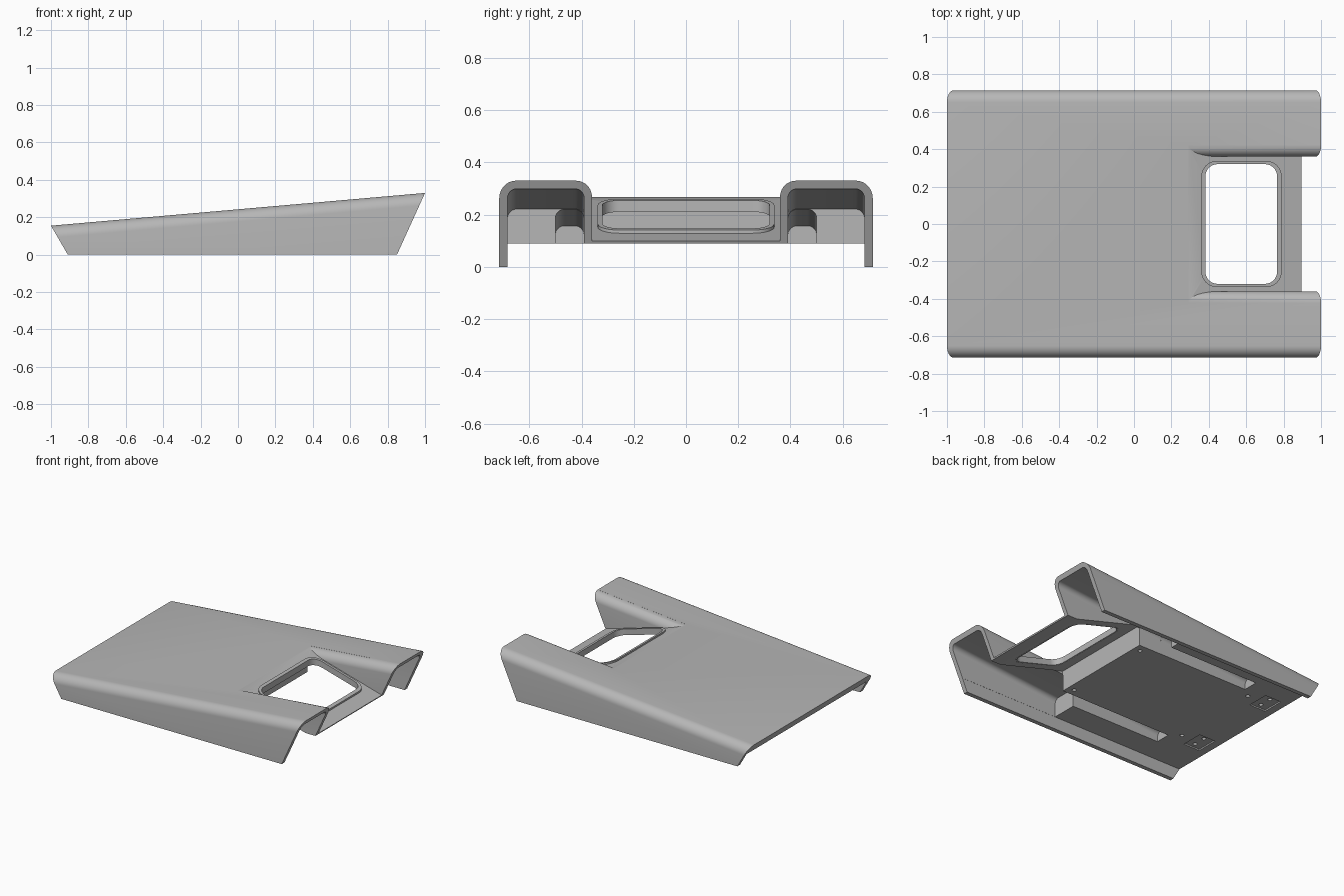
import bpy, bmesh
from math import sin, cos, pi
from mathutils import Vector

if "Cube" in bpy.data.objects:
    bpy.data.objects.remove(bpy.data.objects["Cube"])

SLOPE, TOP = 0.0875, 0.2425          # deck rises towards +x
FLOOR_SLOPE = -0.279                 # recessed floor falls towards +x
WALL, UNDER = 0.03, 0.09             # shell thickness, underside height

grey = bpy.data.materials.new("plain grey")
grey.use_nodes = True
grey.diffuse_color = (0.47, 0.47, 0.47, 1)
grey.node_tree.nodes["Principled BSDF"].inputs["Base Color"].default_value = (0.47, 0.47, 0.47, 1)


def floor_z(x):
    return 0.268 + FLOOR_SLOPE * (x - 0.29)


def arc(cy, cz, r, a0, a1, n=10):
    return [(cy + r * cos(a0 + (a1 - a0) * i / n), cz + r * sin(a0 + (a1 - a0) * i / n))
            for i in range(n + 1)]


def arch(y0, y1, top, r, bottom=-0.4):
    """Section with two rounded top corners."""
    return ([(y0, bottom)] + arc(y0 + r, top - r, r, pi, pi / 2)
            + arc(y1 - r, top - r, r, pi / 2, 0) + [(y1, bottom)])


def finish(name, bm):
    bmesh.ops.recalc_face_normals(bm, faces=bm.faces)
    mesh = bpy.data.meshes.new(name)
    bm.to_mesh(mesh)
    bm.free()
    mesh.materials.append(grey)
    obj = bpy.data.objects.new(name, mesh)
    bpy.context.collection.objects.link(obj)
    return obj


def prism(name, ring_a, ring_b, trims=()):
    """Solid between two matching rings, trimmed on the outer side of planes."""
    bm = bmesh.new()
    a = [bm.verts.new(p) for p in ring_a]
    b = [bm.verts.new(p) for p in ring_b]
    bm.faces.new(a)
    bm.faces.new(b[::-1])
    for i in range(len(a)):
        j = (i + 1) % len(a)
        bm.faces.new((a[j], a[i], b[i], b[j]))
    for point, normal in trims:
        geom = bm.verts[:] + bm.edges[:] + bm.faces[:]
        cut = bmesh.ops.bisect_plane(bm, geom=geom, plane_co=Vector(point),
                                     plane_no=Vector(normal).normalized(), clear_outer=True)
        edges = [e for e in cut["geom_cut"] if isinstance(e, bmesh.types.BMEdge)]
        bmesh.ops.contextual_create(bm, geom=edges)
    return finish(name, bm)


def sweep(name, section, x0, x1, trims=()):
    """Sweep a y-z section parallel to the deck."""
    rings = [[(x, y, z + SLOPE * x) for y, z in section] for x in (x0, x1)]
    return prism(name, *rings, trims)


def box(name, x0, x1, y0, y1, z0, z1):
    ring = [(x0, y0), (x1, y0), (x1, y1), (x0, y1)]
    return prism(name, [(x, y, z0) for x, y in ring], [(x, y, z1) for x, y in ring])


def drill(name, x, y, r, depth):
    ring = arc(x, y, r, 0, 2 * pi, 16)[:-1]
    return prism(name, [(u, v, 0.03) for u, v in ring],
                 [(u, v, UNDER + depth) for u, v in ring])


def carve(target, cutter):
    mod = target.modifiers.new("cut", "BOOLEAN")
    mod.operation, mod.solver, mod.object = "DIFFERENCE", "EXACT", cutter
    cutter.hide_render = True
    bpy.context.view_layer.objects.active = target
    bpy.ops.object.modifier_apply(modifier=mod.name)
    bpy.data.objects.remove(cutter)


def smooth(obj):
    bpy.ops.object.select_all(action="DESELECT")
    obj.select_set(True)
    bpy.context.view_layer.objects.active = obj
    bpy.ops.object.shade_smooth_by_angle(angle=0.5)


# Outer body with slanted ends
stand = sweep("stand_body", arch(-0.715, 0.715, TOP, 0.065), -1.3, 1.3, [
    ((0, 0, 0), (0, 0, -1)),
    ((0.85, 0, 0), (0.33, 0, -0.15)),
    ((-0.91, 0, 0), (-0.155, 0, -0.09))])

# Hollow underside
carve(stand, box("underside_cutter", -1.2, 1.2, -0.684, 0.684, -0.2, UNDER))

# Recess between the arms, with flared upper edges and a sloping floor
r = 0.06
half = [(0.36, -0.5)] + arc(0.36 + r, TOP - 0.0005 - r, r, pi, pi / 2) + [(0.36 + r, 0.6)]
channel = half + [(-y, z) for y, z in reversed(half)]
carve(stand, sweep("channel_cutter", channel, 0.0, 1.3,
                   [((0.29, 0, floor_z(0.29)), (FLOOR_SLOPE, 0, -1))]))

# Space under the recessed floor
profile = [(0.28, -0.2), (0.28, floor_z(0.28) - 0.032), (1.2, floor_z(1.2) - 0.032), (1.2, -0.2)]
carve(stand, prism("floor_cutter", [(x, -0.393, z) for x, z in profile],
                   [(x, 0.393, z) for x, z in profile]))

for side in (-1, 1):
    # Hollow arm and the long groove behind it
    for name, y0, y1, top, x0, x1 in (("arm_cutter", 0.39, 0.683, TOP - WALL, 0.1, 1.3),
                                      ("groove_cutter", 0.391, 0.5, TOP - WALL - 0.001, -0.62, 0.2)):
        section = arch(y0, y1, top, 0.035)
        carve(stand, sweep(name, [(side * y, z) for y, z in section], x0, x1))
    # Shallow hinge pockets and screw holes
    y = side * 0.335
    carve(stand, box("pocket_cutter", -0.905, -0.775, y - 0.08, y + 0.08, 0.05, UNDER + 0.01))
    for x, dy in ((0.23, 0), (-0.69, 0), (-0.84, -0.045), (-0.84, 0.045)):
        carve(stand, drill("screw_cutter", x, y + dy, 0.014, 0.035))


# Window opening and its raised rim
def window(x0, x1, w, rad, lift):
    pts = []
    for i, (cx, cy) in enumerate(((x1 - rad, w - rad), (x0 + rad, w - rad),
                                  (x0 + rad, rad - w), (x1 - rad, rad - w))):
        pts += arc(cx, cy, rad, i * pi / 2, (i + 1) * pi / 2, 8)
    return [(x, y, floor_z(x) + lift) for x, y in pts]


inner = (0.382, 0.765, 0.32, 0.065)
outer = (0.36, 0.79, 0.338, 0.085)
carve(stand, prism("window_cutter", window(0.372, 0.777, 0.329, 0.075, -0.3),
                   window(0.372, 0.777, 0.329, 0.075, 0.3)))
bm = bmesh.new()
loops = [[bm.verts.new(p) for p in window(*shape, lift)]
         for shape, lift in ((outer, -0.01), (outer, 0.012), (inner, 0.012), (inner, -0.032),
                             ((0.374, 0.775, 0.328, 0.073), -0.032))]
for k in range(5):
    a, b = loops[k], loops[(k + 1) % 5]
    for i in range(len(a)):
        j = (i + 1) % len(a)
        bm.faces.new((a[i], a[j], b[j], b[i]))
rim = finish("window_rim", bm)

smooth(stand)
smooth(rim)
